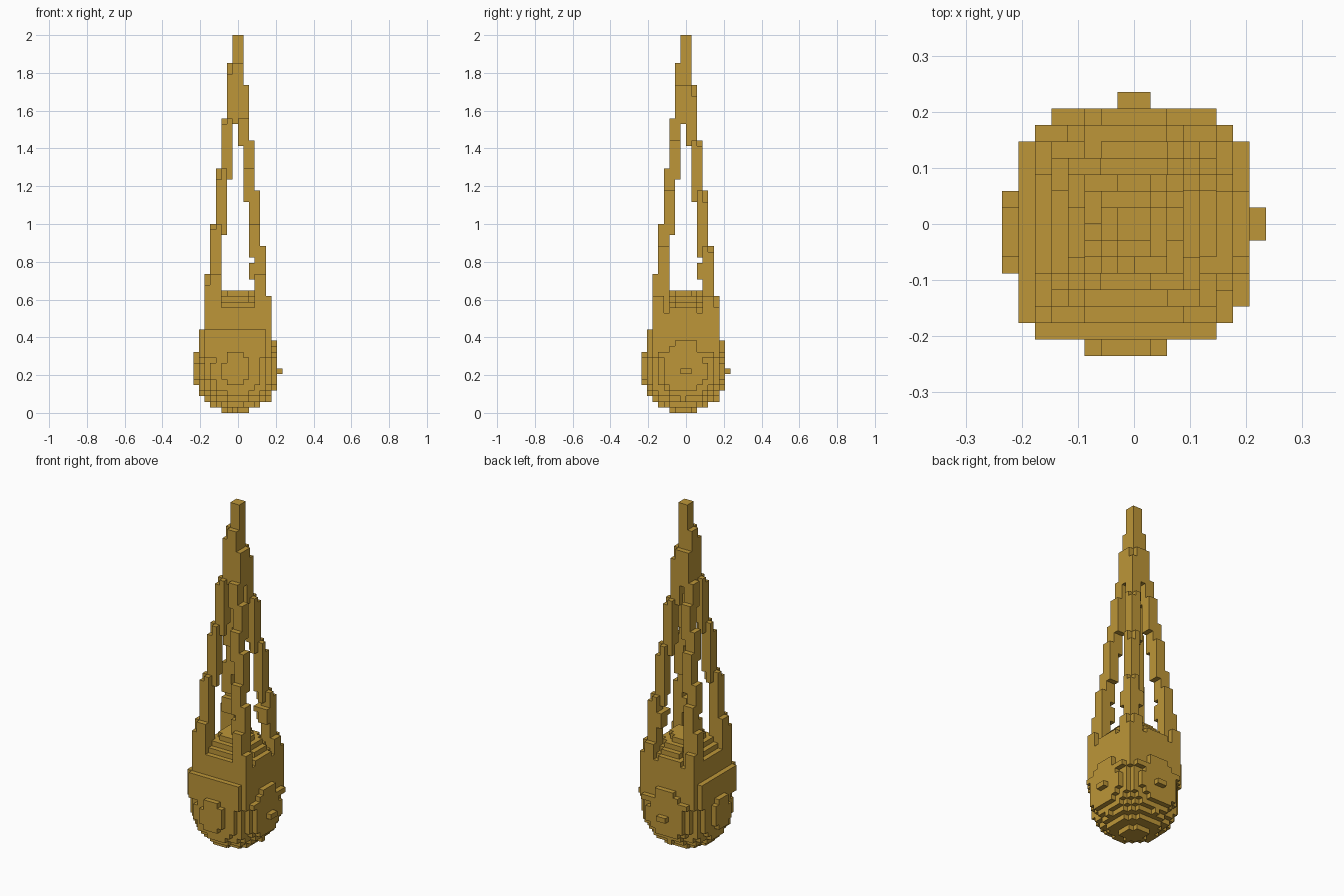
import bpy
import bmesh
from math import hypot, sqrt

cube = bpy.data.objects.get("Cube")
if cube:
    bpy.data.objects.remove(cube, do_unlink=True)

ROWS = 68                # blocks in the full height
H = 2 / ROWS             # block size
HALF = 8                 # blocks from the axis to the widest side
SHIFT = 0.006            # the shape sits slightly off the block grid

gold = bpy.data.materials.new("antique_gold")
gold.use_nodes = True
COLOUR = (0.51, 0.305, 0.04, 1)
gold.diffuse_color = COLOUR
gold.node_tree.nodes["Principled BSDF"].inputs["Base Color"].default_value = COLOUR


def taper(z):
    """Outer half-width of the four-sided spire at a height."""
    return 0.1055 * (2.2 - z)


def in_body(x, y, z):
    """Egg-shaped bulb below a squarish shoulder with a stepped cap."""
    r = hypot(x, y)
    dz = z - 0.215
    rise = dz / (0.342 if dz > 0 else 0.21)
    egg = abs(rise) < 1 and r <= 0.2276 * sqrt(1 - rise * rise)
    shoulder = (0.3 < z < min(0.65, 0.725 - r)
                and max(abs(x), abs(y)) <= taper(z) and r <= 0.243)
    return egg or shoulder


def in_leg(x, y, z, sx, sy):
    """Leaning corner bar that joins the others at the tip."""
    if z < 0.35:
        return False
    inner = 0.1 * (1.627 - z) - (0.014 if z < 0.79 else 0)
    outer = taper(z)
    a, mid = (outer - inner) / 2, (outer + inner) / 2
    dx, dy = abs(sx * x - mid), abs(sy * y - mid)
    return max(dx, dy) <= a and dx + dy <= 1.7 * a and hypot(x, y) <= 0.243


# Sort every block into the part it belongs to
LEGS = {"front_right_leg": (-1, -1), "front_left_leg": (1, -1),
        "back_right_leg": (-1, 1), "back_left_leg": (1, 1)}
parts = {"bulb_body": set(), **{name: set() for name in LEGS}}
for k in range(ROWS):
    for j in range(-HALF, HALF):
        for i in range(-HALF, HALF):
            p = ((i + 0.5) * H + SHIFT, (j + 0.5) * H + SHIFT, (k + 0.5) * H)
            if in_body(*p):
                parts["bulb_body"].add((i, j, k))
                continue
            for name, signs in LEGS.items():
                if in_leg(*p, *signs):
                    parts[name].add((i, j, k))
                    break
filled = set().union(*parts.values())


def build(name, blocks):
    """Make one part from the outward faces of its blocks."""
    bm = bmesh.new()
    corners = {}

    def corner(c):
        if c not in corners:
            corners[c] = bm.verts.new([n * H for n in c])
        return corners[c]

    for block in sorted(blocks):
        for axis in range(3):
            u, v = (axis + 1) % 3, (axis + 2) % 3
            for side in (0, 1):
                near = list(block)
                near[axis] += 2 * side - 1
                if tuple(near) in filled:
                    continue
                loop = []
                for du, dv in ((0, 0), (1, 0), (1, 1), (0, 1)):
                    c = list(block)
                    c[axis] += side
                    c[u] += du
                    c[v] += dv
                    loop.append(corner(tuple(c)))
                bm.faces.new(loop if side else loop[::-1])
    mesh = bpy.data.meshes.new(name)
    bm.to_mesh(mesh)
    bm.free()
    mesh.materials.append(gold)
    bpy.context.collection.objects.link(bpy.data.objects.new(name, mesh))


for part, blocks in parts.items():
    build(part, blocks)
